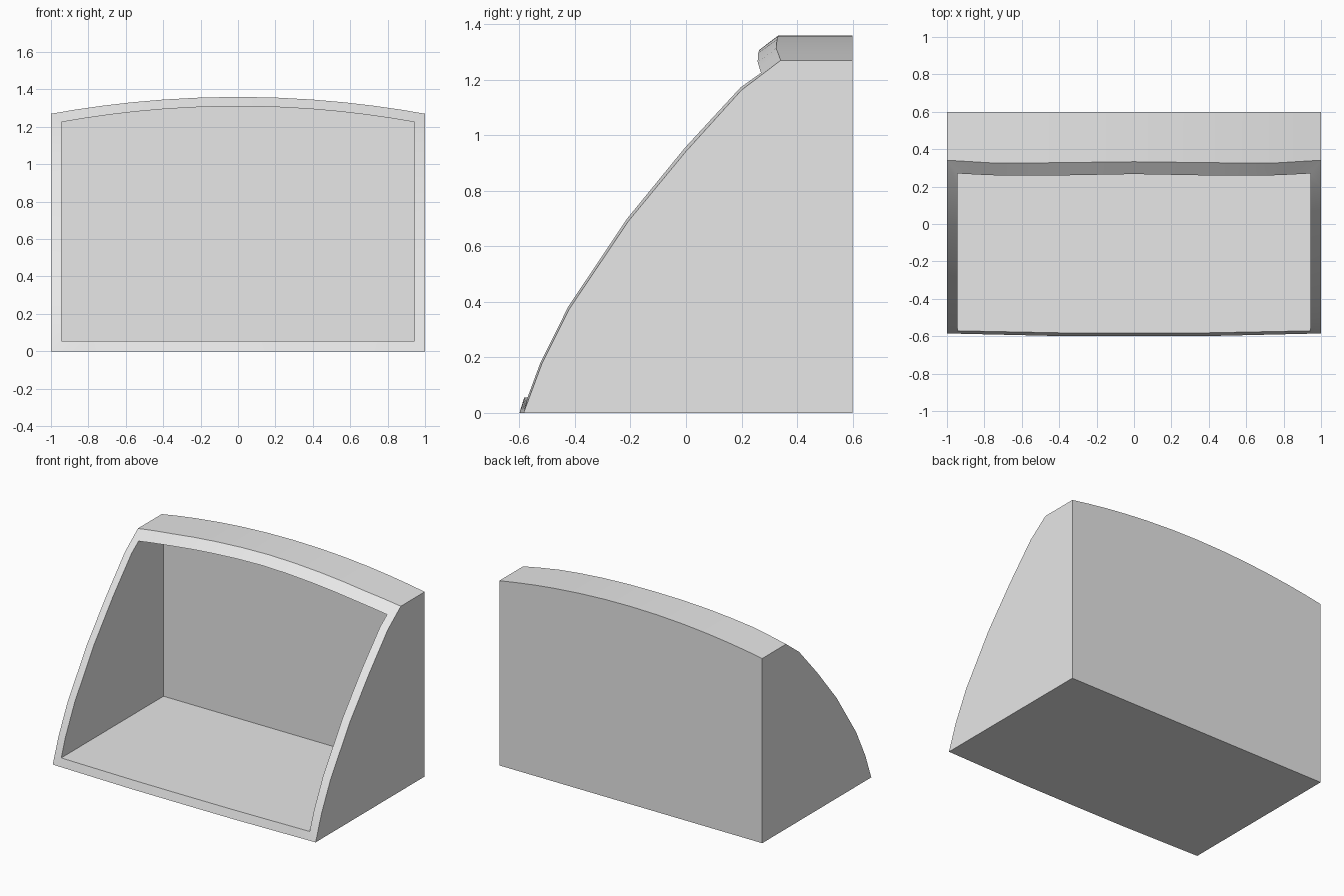
import bpy
import bmesh

if "Cube" in bpy.data.objects:
    bpy.data.objects.remove(bpy.data.objects["Cube"])

# Half-width samples shared by the floor and the arched top
STEPS = [0, 0.2, 0.4, 0.57, 0.73, 0.87, 1]
SPAN = [-s for s in reversed(STEPS[1:])] + STEPS


def interp(table, v):
    """Piecewise linear lookup in (input, output) pairs."""
    for (a, p), (b, q) in zip(table, table[1:]):
        if v <= b:
            return p + (q - p) * (v - a) / (b - a)
    return table[-1][1]


def ring(half, bottom, crown, drop, bottom_y, side, top_y):
    """Closed front edge: floor, right side, arched top, left side."""
    pts = [(s * half, interp(bottom_y, abs(s)), bottom) for s in SPAN]
    pts += [(half, y, z) for y, z in side]
    pts += [(s * half, interp(top_y, abs(s)), crown - drop * s * s) for s in reversed(SPAN)]
    pts += [(-half, y, z) for y, z in reversed(side)]
    return pts


outer = ring(1, 0, 1.36, 0.09,
             [(0, -0.6), (0.4, -0.599), (1, -0.585)],
             [(-0.52, 0.175), (-0.42, 0.375), (-0.208, 0.69), (0, 0.942), (0.2, 1.163)],
             [(0, 0.333), (0.4, 0.328), (0.73, 0.325), (1, 0.341)])
inner = ring(0.945, 0.055, 1.31, 0.085,
             [(0, -0.583), (0.4, -0.582), (1, -0.571)],
             [(-0.525, 0.18), (-0.424, 0.383), (-0.212, 0.70), (-0.004, 0.955), (0.196, 1.172)],
             [(0, 0.267), (0.4, 0.26), (0.76, 0.258), (1, 0.27)])

# Hollow shell: outer back -> outer rim -> inner rim -> inner back
bm = bmesh.new()
loops = [[(x, 0.6, z) for x, _, z in outer], outer, inner,
         [(x, 0.54, z) for x, _, z in inner]]
rings = [[bm.verts.new(p) for p in loop] for loop in loops]
for a, b in zip(rings, rings[1:]):
    for i in range(len(a)):
        j = (i + 1) % len(a)
        bm.faces.new((a[i], a[j], b[j], b[i]))
bm.faces.new(list(reversed(rings[0])))
bm.faces.new(rings[-1])
bmesh.ops.recalc_face_normals(bm, faces=bm.faces)

mesh = bpy.data.meshes.new("open_front_shell")
bm.to_mesh(mesh)
bm.free()
shell = bpy.data.objects.new("open_front_shell", mesh)
bpy.context.collection.objects.link(shell)

grey = bpy.data.materials.new("light_grey")
grey.diffuse_color = (0.8, 0.8, 0.8, 1)
grey.use_nodes = True
grey.node_tree.nodes["Principled BSDF"].inputs["Base Color"].default_value = grey.diffuse_color
mesh.materials.append(grey)

# Smooth the gentle curves, keep the corners sharp
bpy.context.view_layer.objects.active = shell
shell.select_set(True)
bpy.ops.object.shade_smooth_by_angle(angle=0.35)
